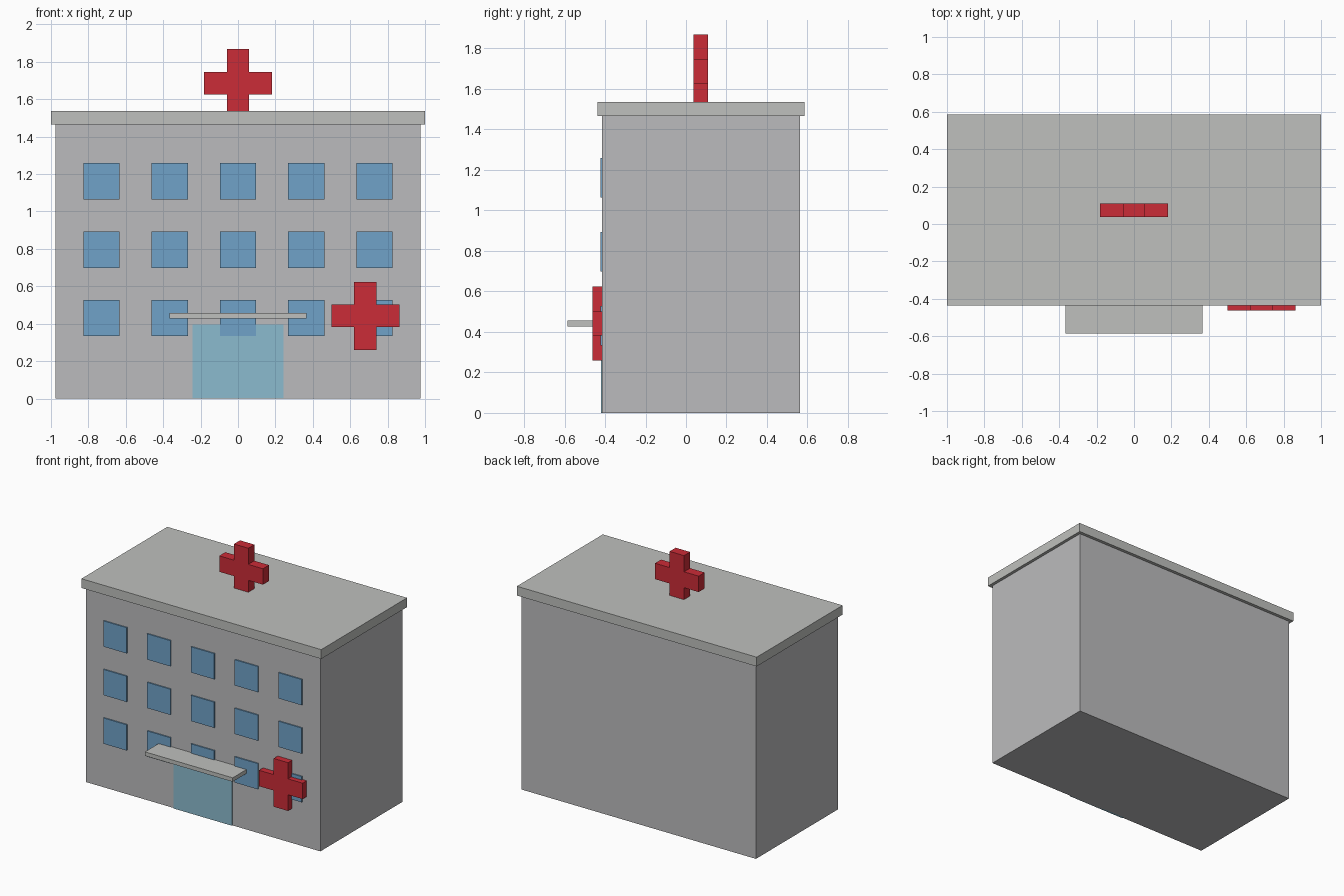
import bpy
import bmesh

default_cube = bpy.data.objects.get("Cube")
if default_cube:
    bpy.data.objects.remove(default_cube, do_unlink=True)


def material(name, r, g, b):
    mat = bpy.data.materials.new(name)
    mat.use_nodes = True
    mat.diffuse_color = (r, g, b, 1)
    bsdf = mat.node_tree.nodes["Principled BSDF"]
    bsdf.inputs["Base Color"].default_value = (r, g, b, 1)
    bsdf.inputs["Roughness"].default_value = 0.8
    return mat


wall_grey = material("wall grey", 0.50, 0.50, 0.51)
trim_grey = material("trim grey", 0.52, 0.53, 0.51)
window_blue = material("window blue", 0.16, 0.36, 0.58)
door_teal = material("door teal", 0.26, 0.50, 0.62)
cross_red = material("cross red", 0.60, 0.025, 0.038)


def prism(name, outline, y0, y1, mat):
    """Extrude an outline of (x, z) points from y0 back to y1."""
    bm = bmesh.new()
    face = bm.faces.new([bm.verts.new((x, y0, z)) for x, z in outline])
    moved = bmesh.ops.extrude_face_region(bm, geom=[face], use_keep_orig=True)
    verts = [v for v in moved["geom"] if isinstance(v, bmesh.types.BMVert)]
    bmesh.ops.translate(bm, verts=verts, vec=(0, y1 - y0, 0))
    bmesh.ops.recalc_face_normals(bm, faces=bm.faces)
    mesh = bpy.data.meshes.new(name)
    bm.to_mesh(mesh)
    bm.free()
    mesh.materials.append(mat)
    obj = bpy.data.objects.new(name, mesh)
    bpy.context.collection.objects.link(obj)
    return obj


def box(name, x, half_width, z0, z1, y0, y1, mat):
    a, b = x - half_width, x + half_width
    return prism(name, [(a, z0), (b, z0), (b, z1), (a, z1)], y0, y1, mat)


def cross(name, x, z, y0, y1):
    arm, half = 0.182, 0.06
    # One arm, turned a quarter turn at a time
    outline = []
    points = [(half, -half), (arm, -half), (arm, half)]
    for _ in range(4):
        outline += [(x + px, z + pz) for px, pz in points]
        points = [(-pz, px) for px, pz in points]
    return prism(name, outline, y0, y1, cross_red)


# Main block and overhanging roof slab
FRONT = -0.414
box("walls", 0, 0.977, 0, 1.466, FRONT, 0.562, wall_grey)
box("roof_slab", 0, 1.0, 1.466, 1.536, -0.437, 0.586, trim_grey)

# Three floors of five windows
for floor in range(3):
    for column in range(-2, 3):
        z = 0.43 + 0.366 * floor
        box(f"window_{floor + 1}_{column + 3}", 0.365 * column, 0.097,
            z - 0.097, z + 0.097, FRONT - 0.009, FRONT + 0.01, window_blue)

# Entrance
box("entrance_door", 0, 0.244, 0, 0.397, FRONT - 0.007, FRONT + 0.01, door_teal)
box("entrance_canopy", 0, 0.366, 0.427, 0.457, -0.586, FRONT + 0.01, trim_grey)

# Crosses on the facade and on the roof
cross("facade_cross", 0.681, 0.442, -0.462, FRONT + 0.01)
cross("roof_cross", 0, 1.686, 0.037, 0.109)
